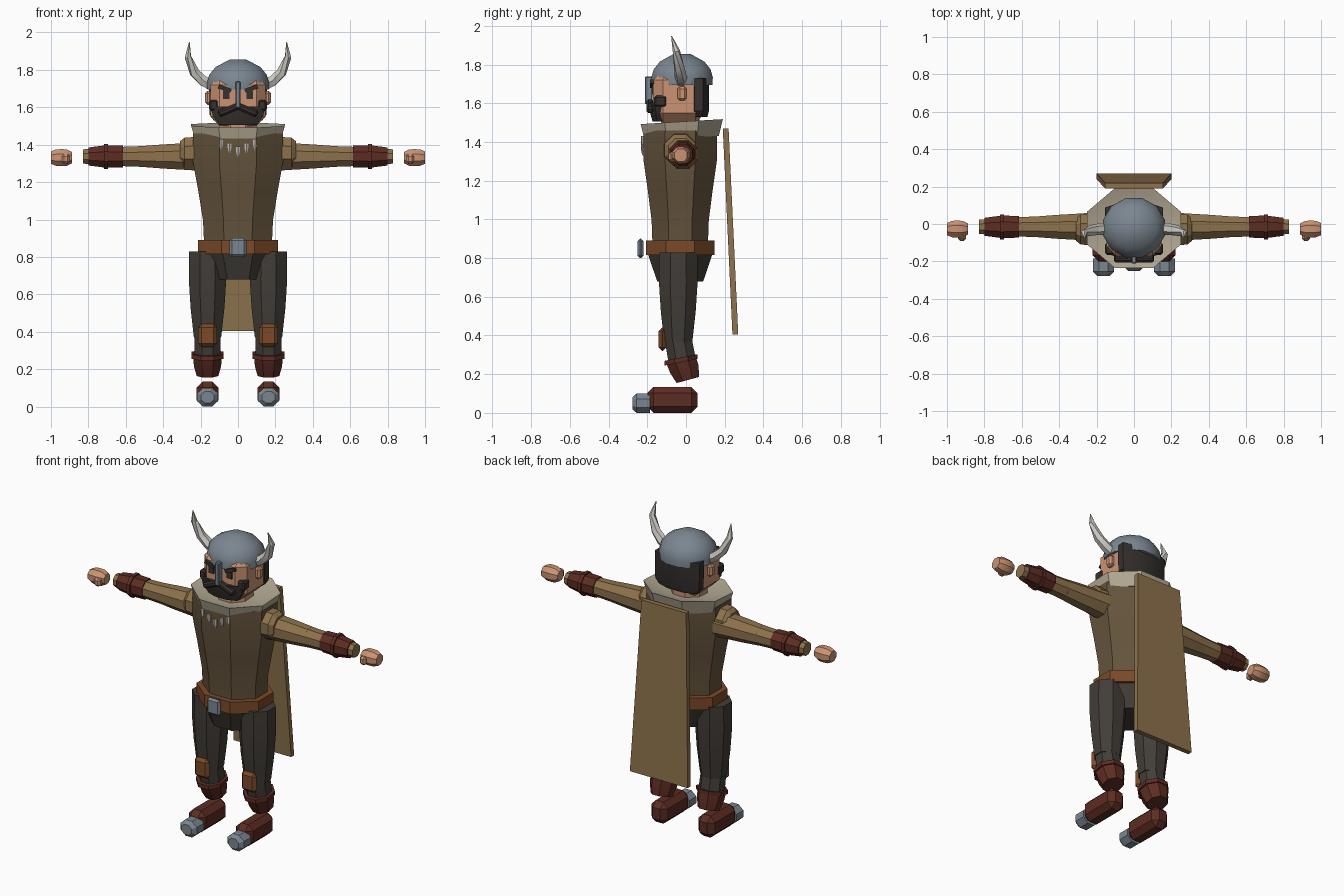
import bpy, bmesh, math
from mathutils import Vector, Matrix

default_cube = bpy.data.objects.get("Cube")
if default_cube:
    bpy.data.objects.remove(default_cube, do_unlink=True)


def material(name, hexcode):
    channels = [byte / 255 for byte in bytes.fromhex(hexcode)]
    colour = [c / 12.92 if c < .04 else ((c + .055) / 1.055) ** 2.4 for c in channels] + [1]
    result = bpy.data.materials.new(name)
    result.use_nodes = True
    result.diffuse_color = colour
    result.node_tree.nodes["Principled BSDF"].inputs["Base Color"].default_value = colour
    return result


skin = material("skin", "cb9473")
hair = material("dark_hair", "35312e")
steel = material("steel", "7b8690")
ivory = material("horn_ivory", "cdcac3")
fur = material("pale_fur", "b3a993")
wool = material("brown_wool", "65543d")
tan = material("tan_cloth", "8d724c")
leather = material("dark_red_leather", "5c2c22")
strap = material("orange_leather", "7a4a28")
cloth = material("dark_trousers", "423d37")


def sides_of(name, pair):
    return [("left_" + name, 1), ("right_" + name, -1)] if pair else [(name, 1)]


def finish(name, bm, mat):
    bmesh.ops.recalc_face_normals(bm, faces=bm.faces)
    mesh = bpy.data.meshes.new(name)
    bm.to_mesh(mesh)
    bm.free()
    mesh.materials.append(mat)
    part = bpy.data.objects.new(name, mesh)
    bpy.context.collection.objects.link(part)
    bpy.ops.object.select_all(action='DESELECT')
    part.select_set(True)
    bpy.context.view_layer.objects.active = part
    bpy.ops.object.shade_smooth_by_angle(angle=math.radians(31))


def bridge(part, mat, rings, pair=False):
    """Join rings of points into a closed shape, once or on both sides."""
    for name, side in sides_of(part, pair):
        bm = bmesh.new()
        loops = [[bm.verts.new((side * x, y, z)) for x, y, z in ring] for ring in rings]
        for low, high in zip(loops, loops[1:]):
            for i in range(len(low)):
                bm.faces.new((low[i - 1], low[i], high[i], high[i - 1]))
        bm.faces.new(loops[0])
        bm.faces.new(loops[-1])
        finish(name, bm, mat)


def loft(part, mat, axis, span, centre, widths, flatness=1, drift=0,
         slope=0, corners=8, pair=False):
    """Prism along an axis; widths are spread evenly when span gives only two ends."""
    rings = []
    for i, width in enumerate(widths):
        t = i / (len(widths) - 1)
        along = span[i] if len(span) == len(widths) else span[0] + t * (span[-1] - span[0])
        radius = width / math.cos(math.pi / corners)
        ring = []
        for k in range(corners):
            angle = math.tau * (k + .5) / corners
            u = centre[0] + radius * math.cos(angle)
            rise = flatness * radius * math.sin(angle)
            v = centre[1] + drift * t + rise
            ring.append({"x": (along, u, v), "y": (u, along, v),
                         "z": (u, v, along + slope * rise)}[axis])
        rings.append(ring)
    bridge(part, mat, rings, pair)


def tube(part, mat, path, radii, corners=6, pair=False):
    """Tapering shape that follows a path."""
    points = [Vector(p) for p in path]
    rings = []
    for i, (point, radius) in enumerate(zip(points, radii)):
        heading = points[min(i + 1, len(points) - 1)] - points[max(i - 1, 0)]
        turn = heading.to_track_quat('Z', 'Y')
        angles = [math.tau * k / corners for k in range(corners)]
        rings.append([point + turn @ Vector((radius * math.cos(a), radius * math.sin(a), 0))
                      for a in angles])
    bridge(part, mat, rings, pair)


def block(part, mat, centre, size, bevel=0, roll=0, pair=False):
    """Chamfered box, rolled about the front to back direction."""
    for name, side in sides_of(part, pair):
        bm = bmesh.new()
        bmesh.ops.create_cube(bm, size=1, matrix=Matrix.Diagonal((*size, 1)))
        if bevel:
            bmesh.ops.bevel(bm, geom=bm.edges[:], offset=bevel, segments=1, affect='EDGES')
        place = Matrix.Translation((side * centre[0], centre[1], centre[2]))
        bm.transform(place @ Matrix.Rotation(side * roll, 4, 'Y'))
        finish(name, bm, mat)


# Shared centre lines
BODY = (0, -.03)
ARM = (-.015, 1.337)
LEG_X = .163

# Body
loft("torso", wool, "z", span=(.84, 1.46), centre=BODY,
     widths=(.18, .187, .212, .24, .24), flatness=.79)
loft("belt", strap, "z", span=(.815, .89), centre=BODY, widths=(.215, .215), flatness=.82)
block("belt_buckle", steel, centre=(0, -.235, .85), size=(.09, .03, .1), bevel=.012)
loft("hips", cloth, "z", span=(.68, .83), centre=BODY, widths=(.14, .2), flatness=.85)

# Fur collar, dished inside, with hanging fangs
loft("fur_collar", fur, "z", span=(1.42, 1.505, 1.475), centre=(0, -.022),
     widths=(.225, .25, .14), flatness=.85, slope=.06)
for i in range(-2, 3):
    top = 1.39 + .02 * abs(i)
    loft(f"fang_{i + 3}", ivory, "z", span=(top - .06, top), centre=(.045 * i, -.222),
         widths=(.002, .01, .01), corners=6)

# Cape, narrow at the shoulders and hanging away from the back
bridge("cape", tan, [[(-w, y, z), (w, y, z), (w, y + .03, z), (-w, y + .03, z)]
                     for w, y, z in ((.155, .19, 1.47), (.2, .24, .405))])

# Arms
loft("shoulder", tan, "x", span=(.19, .285, .31), centre=(-.03, 1.358),
     widths=(.085, .08, .06), pair=True)
loft("upper_arm", tan, "x", span=(.2, .51), centre=ARM, widths=(.077, .07, .064, .056), pair=True)
loft("forearm", tan, "x", span=(.5, .83), centre=ARM, widths=(.056, .05, .038), pair=True)
loft("bracer", leather, "x", span=(.615, .8), centre=ARM, widths=(.058, .06, .048), pair=True)
loft("bracer_band", leather, "x", span=(.694, .716), centre=ARM, widths=(.067, .067), pair=True)
loft("hand", skin, "x", span=(.888, 1), centre=(-.027, 1.331),
     widths=(.03, .044, .045, .044, .033), pair=True)
block("thumb", skin, centre=(.92, -.068, 1.323), size=(.042, .045, .052), bevel=.012, pair=True)

# Legs and boots
loft("leg", cloth, "z", span=(.37, .83), centre=(LEG_X, -.04),
     widths=(.073, .09, .1, .098), pair=True)
loft("shin", cloth, "z", span=(.27, .38), centre=(LEG_X, -.02), drift=-.02,
     widths=(.07, .068), slope=.2, pair=True)
block("knee_pad", strap, centre=(LEG_X, -.122, .38), size=(.1, .038, .122), bevel=.018, pair=True)
loft("boot_shaft", leather, "z", span=(.17, .28), centre=(LEG_X, .01), drift=-.037,
     widths=(.058, .073, .076), slope=.27, pair=True)
loft("boot_cuff", leather, "z", span=(.262, .286), centre=(LEG_X, -.025),
     widths=(.085, .085), slope=.2, pair=True)
block("foot", leather, centre=(LEG_X, -.07, .067), size=(.116, .26, .134), bevel=.032, pair=True)
loft("toe_cap", steel, "y", span=(-.277, -.255, -.185), centre=(LEG_X, .05),
     widths=(.035, .056, .056), flatness=.9, pair=True)

# Head
loft("neck", skin, "z", span=(1.42, 1.54), centre=BODY, widths=(.1, .1))
block("head", skin, centre=(0, -.035, 1.635), size=(.296, .27, .27), bevel=.05)
block("ear", skin, centre=(.158, -.02, 1.65), size=(.036, .046, .073), bevel=.012, pair=True)
block("eye", hair, centre=(.063, -.173, 1.667), size=(.035, .008, .045), pair=True)
block("eyebrow", hair, centre=(.07, -.175, 1.7), size=(.07, .02, .022), roll=-.35, pair=True)
loft("beard", hair, "z", span=(1.505, 1.605), centre=(0, -.135),
     widths=(.1, .135, .145), flatness=.38)
block("sideburn", hair, centre=(.13, -.132, 1.61), size=(.048, .065, .06), bevel=.01, pair=True)
block("moustache", hair, centre=(.052, -.185, 1.585), size=(.115, .04, .035),
      bevel=.01, roll=.4, pair=True)
loft("back_hair", hair, "z", span=(1.53, 1.56, 1.73), centre=(0, .065),
     widths=(.13, .152, .155), flatness=.35)

# Horned helmet
loft("helmet", steel, "z", span=(1.695, 1.855), centre=(0, -.02),
     widths=(.164, .165, .153, .12, .045), flatness=.96, corners=12)
block("nose_guard", steel, centre=(0, -.192, 1.667), size=(.028, .04, .143), bevel=.005)
tube("horn", ivory, path=[(.13, -.025, 1.715), (.185, -.027, 1.74), (.232, -.035, 1.785),
                          (.268, -.05, 1.87), (.26, -.075, 1.948)],
     radii=(.034, .031, .028, .019, .002), pair=True)
